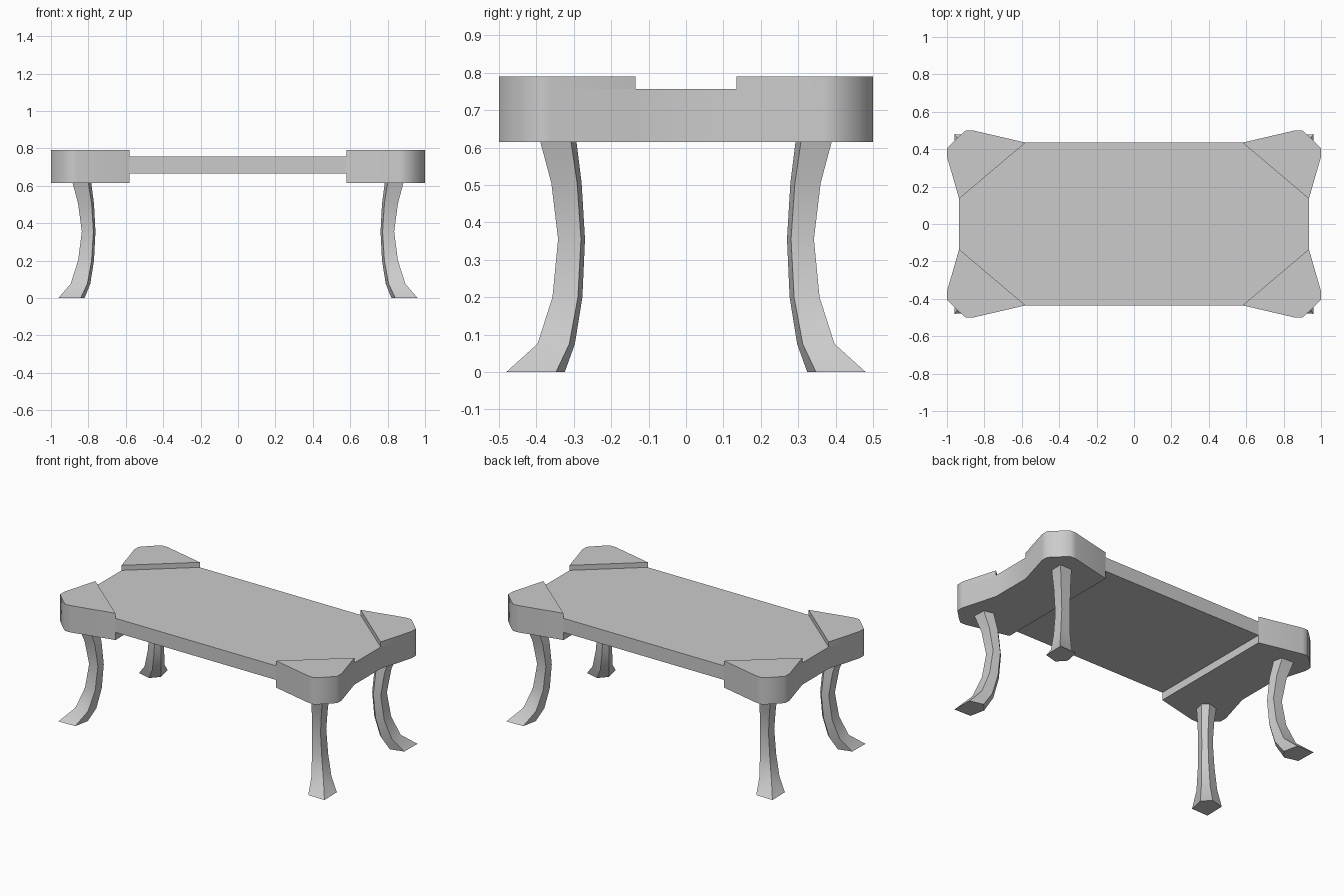
import bpy, bmesh, math

if "Cube" in bpy.data.objects:
    bpy.data.objects.remove(bpy.data.objects["Cube"])

# outline of one corner, from long side round to the short end
CORNER = [(0.58, 0.435), (0.86, 0.5), (0.90, 0.5), (0.945, 0.46),
          (1.0, 0.405), (1.0, 0.36), (0.935, 0.135)]


def loft(name, rings, mirror=(False, False), smooth=True):
    """Skin a stack of equal-length rings and cap both ends."""
    bm = bmesh.new()
    vs = [[bm.verts.new(p) for p in ring] for ring in rings]
    n = len(rings[0])
    for a, b in zip(vs, vs[1:]):
        for i in range(n):
            j = (i + 1) % n
            bm.faces.new((a[i], a[j], b[j], b[i]))
    bm.faces.new(vs[0])
    bm.faces.new(vs[-1])
    bmesh.ops.recalc_face_normals(bm, faces=bm.faces)
    me = bpy.data.meshes.new(name)
    bm.to_mesh(me)
    bm.free()
    ob = bpy.data.objects.new(name, me)
    bpy.context.collection.objects.link(ob)
    if smooth:
        bpy.ops.object.select_all(action='DESELECT')
        ob.select_set(True)
        bpy.context.view_layer.objects.active = ob
        bpy.ops.object.shade_smooth_by_angle(angle=math.radians(50))
    if any(mirror):
        m = ob.modifiers.new("Mirror", 'MIRROR')
        m.use_axis = (mirror[0], mirror[1], False)
        m.use_clip = False
        m.use_mirror_merge = False
    return ob


def prism(name, outline, z0, z1, **kw):
    return loft(name, [[(x, y, z) for x, y in outline] for z in (z0, z1)], **kw)


# thin central board
prism("table_top", [(-0.58, -0.435), (0.58, -0.435), (0.58, 0.435), (-0.58, 0.435)],
      0.665, 0.757, smooth=False)

# thicker flared ends spanning the full width
end = CORNER + [(x, -y) for x, y in reversed(CORNER)]
prism("table_end", end, 0.615, 0.757, mirror=(True, False))

# raised triangular corner caps
prism("corner_cap", CORNER, 0.757, 0.79, mirror=(True, True))

# curved legs: z, inner x, outer x, inner y, outer y
LEG = [(0.0, 0.82, 0.96, 0.324, 0.48), (0.075, 0.79, 0.895, 0.297, 0.397),
       (0.2, 0.77, 0.855, 0.277, 0.357), (0.355, 0.762, 0.835, 0.27, 0.342),
       (0.505, 0.77, 0.855, 0.279, 0.36), (0.617, 0.785, 0.885, 0.293, 0.39)]
SECTION = [(1, 1), (0.15, 0.98), (0, 0.35), (0.35, 0), (0.98, 0.15)]
rings = [[(x0 + u * (x1 - x0), y0 + v * (y1 - y0), z) for u, v in SECTION]
         for z, x0, x1, y0, y1 in LEG]
loft("leg", rings, mirror=(True, True))
